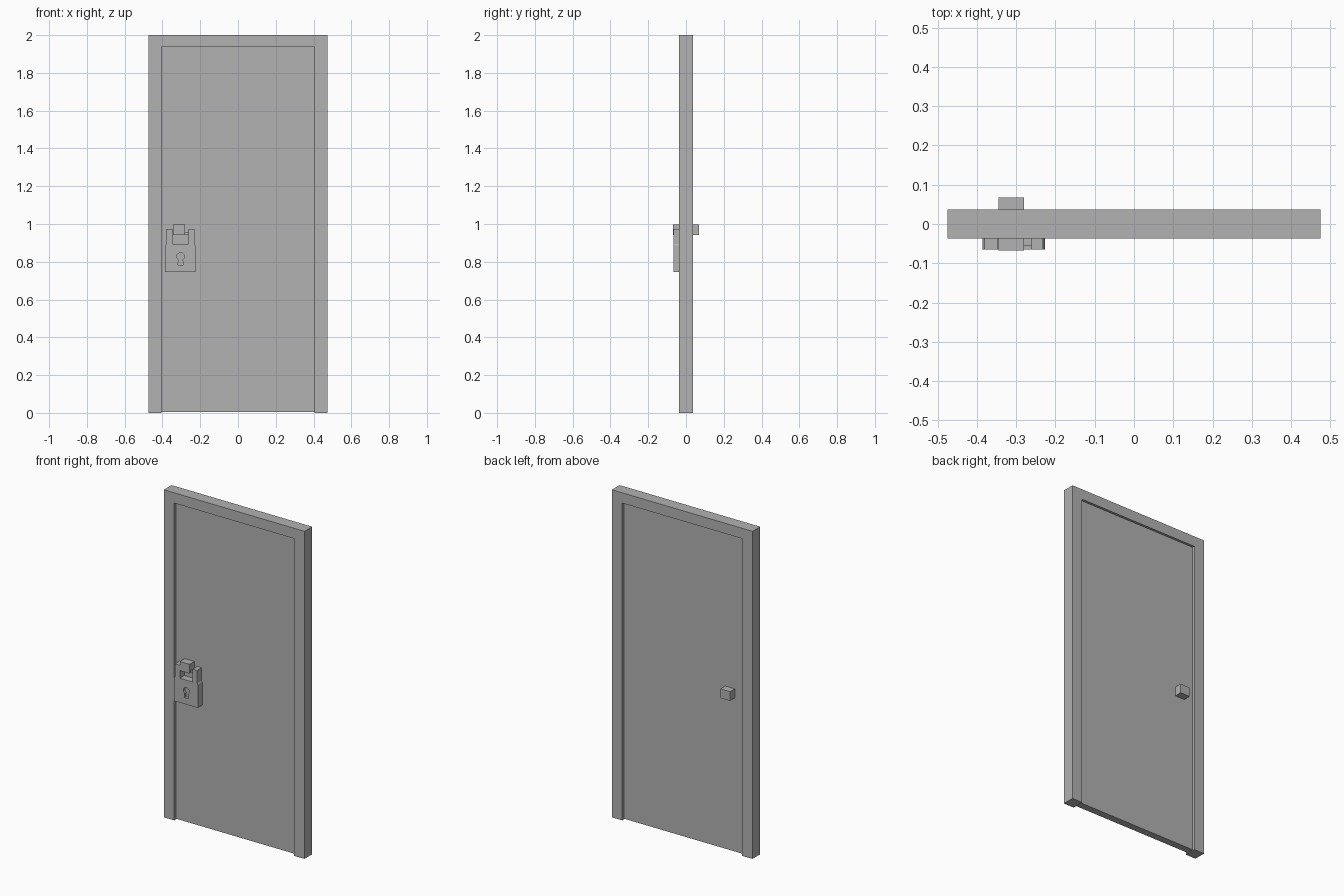
import bpy, bmesh, math

cube = bpy.data.objects.get("Cube")
if cube:
    bpy.data.objects.remove(cube, do_unlink=True)

# Single flat grey
GREY = (0.445, 0.445, 0.445, 1.0)
grey = bpy.data.materials.new("plain_grey")
grey.use_nodes = True
grey.diffuse_color = GREY
grey.node_tree.nodes["Principled BSDF"].inputs["Base Color"].default_value = GREY


def prism(name, outline, y0, y1):
    """Extrude an (x, z) outline from y0 to y1."""
    bm = bmesh.new()
    face = bm.faces.new([bm.verts.new((x, y0, z)) for x, z in outline])
    out = bmesh.ops.extrude_face_region(bm, geom=[face])
    moved = [g for g in out["geom"] if isinstance(g, bmesh.types.BMVert)]
    bmesh.ops.translate(bm, verts=moved, vec=(0, y1 - y0, 0))
    bmesh.ops.recalc_face_normals(bm, faces=bm.faces)
    mesh = bpy.data.meshes.new(name)
    bm.to_mesh(mesh)
    bm.free()
    mesh.materials.append(grey)
    obj = bpy.data.objects.new(name, mesh)
    bpy.context.collection.objects.link(obj)
    return obj


def box(name, x0, x1, y0, y1, z0, z1):
    return prism(name, [(x0, z0), (x1, z0), (x1, z1), (x0, z1)], y0, y1)


# Frame: two jambs and a header in one piece
W, IN, TOP, HEAD = 0.475, 0.405, 2.0, 1.937
prism("door_frame", [(-W, 0), (-IN, 0), (-IN, HEAD), (IN, HEAD),
                     (IN, 0), (W, 0), (W, TOP), (-W, TOP)], -0.037, 0.037)

# Door leaf, recessed on both sides
PANEL = 0.022
box("door_panel", -IN, IN, -PANEL, PANEL, 0.005, HEAD)

# Lock case: U-shaped, upper arms slightly narrower than the base
lock = prism("lock_case", [
    (-0.386, 0.745), (-0.226, 0.745), (-0.226, 0.885), (-0.231, 0.895),
    (-0.231, 0.973), (-0.261, 0.973), (-0.261, 0.894), (-0.347, 0.894),
    (-0.347, 0.973), (-0.381, 0.973), (-0.381, 0.895), (-0.386, 0.885)],
    -0.065, -PANEL)

# Keyhole: round head over a flared slot, cut into the case
CX, CZ, R = -0.304, 0.828, 0.02
angles = [math.radians(-60 + 300 * i / 14) for i in range(15)]
keyhole = [(CX + R * math.cos(a), CZ + R * math.sin(a)) for a in angles]
keyhole += [(CX - 0.014, CZ - 0.044), (CX + 0.014, CZ - 0.044)]
cutter = prism("keyhole_cutter", keyhole, -0.08, -0.05)
cutter.hide_render = True
cut = lock.modifiers.new("keyhole", 'BOOLEAN')
cut.operation = 'DIFFERENCE'
cut.solver = 'EXACT'
cut.object = cutter
bpy.context.view_layer.objects.active = lock
bpy.ops.object.modifier_apply(modifier=cut.name)
bpy.data.objects.remove(cutter, do_unlink=True)

# Square knobs on both faces, and the bolt from the front knob to the lock arm
KNOB_X, KNOB_Z = (-0.345, -0.28), (0.942, 0.998)
box("front_knob", *KNOB_X, -0.068, -PANEL, *KNOB_Z)
box("back_knob", *KNOB_X, PANEL, 0.068, *KNOB_Z)
box("lock_bolt", -0.28, -0.261, -0.055, -PANEL, 0.943, 0.957)
